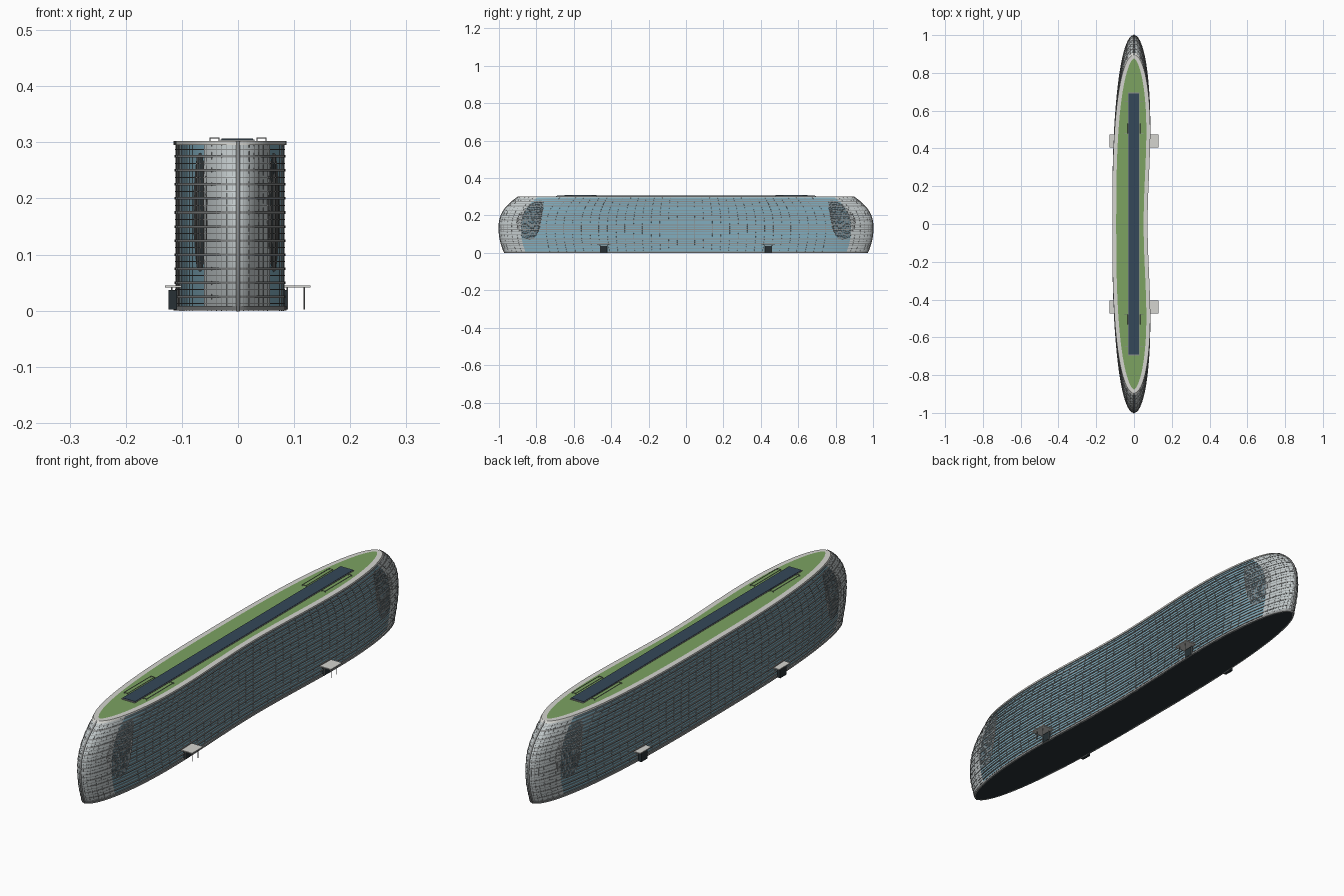
import bpy
from math import sin, cos, pi, exp, asin, sqrt

if "Cube" in bpy.data.objects:
    bpy.data.objects.remove(bpy.data.objects["Cube"])

H, N = 0.30, 160


def material(name, rgb):
    m = bpy.data.materials.new(name)
    m.diffuse_color = (*rgb, 1)
    m.use_nodes = True
    m.node_tree.nodes["Principled BSDF"].inputs["Base Color"].default_value = m.diffuse_color
    return m


GLASS = material("blue_glass", (0.22, 0.42, 0.52))
SCREEN = material("dark_screen", (0.13, 0.22, 0.27))
METAL = material("louver_grey", (0.27, 0.28, 0.28))
SHELL = material("shell_silver", (0.55, 0.60, 0.61))
WHITE = material("pale_stone", (0.66, 0.66, 0.63))
GREEN = material("lawn", (0.20, 0.36, 0.12))
NAVY = material("solar_navy", (0.035, 0.065, 0.10))
DARK = material("dark_base", (0.02, 0.03, 0.035))


# Curved plan with a waisted right side, length varying with height
def reach(z):
    return 1 - 0.03 * ((0.13 - z) / 0.13) ** 2 if z < 0.13 else 1 - 0.105 * ((z - 0.13) / 0.17) ** 2.5


def plan(t, z):
    s = sin(t)
    f = sqrt(max(0, 1 - abs(s) ** 2.7))
    w = 0.109 - 0.042 * exp(-(s / 0.6) ** 2) if cos(t) > 0 else -0.110
    return w * f, reach(z) * s * 0.997


def P(t, z, off=0.0):
    x, y = plan(t, z)
    xa, ya = plan(t - 0.004, z)
    xb, yb = plan(t + 0.004, z)
    dx, dy = xb - xa, yb - ya
    n = sqrt(dx * dx + dy * dy) or 1
    return x + off * dy / n, y - off * dx / n, z


def mesh(name, verts, faces, mat, smooth=False):
    me = bpy.data.meshes.new(name)
    me.from_pydata(verts, [], faces)
    me.materials.append(mat)
    if smooth:
        me.polygons.foreach_set("use_smooth", [True] * len(me.polygons))
    ob = bpy.data.objects.new(name, me)
    bpy.context.collection.objects.link(ob)
    return ob


def loft(name, rows, mat, closed=True, wrap=False, smooth=False):
    n, r = len(rows[0]), len(rows)
    faces = [(i * n + j, i * n + (j + 1) % n, (i + 1) % r * n + (j + 1) % n, (i + 1) % r * n + j)
             for i in range(r if wrap else r - 1) for j in range(n if closed else n - 1)]
    return mesh(name, [v for row in rows for v in row], faces, mat, smooth)


def loop(z, off=0.0, dz=0.0):
    pts = [P(2 * pi * (j + 0.5) / N, z, off) for j in range(N)]
    return [(x, y, z + dz) for x, y, z in pts]


def band(name, z, h, out, inn, mat):
    a, b = max(z - h / 2, 0), z + h / 2
    return loft(name, [loop(a, inn), loop(a, out), loop(b, out), loop(b, inn)], mat, wrap=True)


def box(name, x0, x1, y0, y1, z0, z1, mat):
    v = [(x, y, z) for x in (x0, x1) for y in (y0, y1) for z in (z0, z1)]
    f = [(0, 1, 3, 2), (4, 6, 7, 5), (0, 4, 5, 1), (2, 3, 7, 6), (0, 2, 6, 4), (1, 5, 7, 3)]
    return mesh(name, v, f, mat)


def tube(name, pts, r, mat):
    cu = bpy.data.curves.new(name, "CURVE")
    cu.dimensions = "3D"
    cu.bevel_depth, cu.bevel_resolution, cu.use_fill_caps = r, 1, True
    sp = cu.splines.new("POLY")
    sp.points.add(len(pts) - 1)
    for p, co in zip(sp.points, pts):
        p.co = (*co, 1)
    cu.materials.append(mat)
    ob = bpy.data.objects.new(name, cu)
    bpy.context.collection.objects.link(ob)


levels = [H * i / 24 for i in range(25)]

# Glass body and underside
loft("glass_facade", [loop(z) for z in levels], GLASS, smooth=True)
mesh("base_slab", loop(0.0), [tuple(reversed(range(N)))], DARK)

# Floor bands and thinner louvers between them
for i in range(1, 24):
    major = i % 2 == 0
    band(f"floor_band_{i}", levels[i], 0.0045 if major else 0.002,
         0.0035 if major else 0.0025, -0.001, METAL)
band("base_ring", 0.004, 0.008, 0.005, -0.002, METAL)

# Nose shells, centre rails and dark oval screens at both ends
edge = asin(0.885)
for end in (1, -1):
    mid = end * pi / 2
    span = pi / 2 - edge
    cols = [mid - span + 2 * span * j / 40 for j in range(41)]
    loft(f"nose_shell_{end}", [[P(t, z, 0.0022) for t in cols] for z in levels],
         SHELL, closed=False, smooth=True)
    tube(f"nose_rail_{end}", [P(mid, z, 0.002) for z in levels], 0.004, METAL)
    for j in range(2, 40, 3):
        if abs(j - 20) > 1:
            tube(f"shell_rib_{end}_{j}", [P(cols[j], z, 0.002) for z in levels[::2]], 0.0008, METAL)
    for side in (1, -1):
        rows = []
        for k in range(25):
            a = pi * k / 24
            s = 0.845 - 0.065 * cos(a)
            t = mid + side * (pi / 2 - asin(s))
            zc, h = 0.175, 0.105 * sin(a) + 0.0005
            rows.append([P(t, zc + h * (m / 6 - 1), 0.0016) for m in range(13)])
            if 0 < k < 24:
                tube(f"screen_fin_{end}_{side}_{k}", rows[-1][::3], 0.0012, METAL)
        loft(f"oval_screen_{end}_{side}", rows, SCREEN, closed=False)

# Vertical mullions along the long sides
for side in (0, pi):
    for k in range(-16, 17):
        t = side + asin(k / 16 * 0.75)
        tube(f"mullion_{int(side > 0)}_{k + 16}", [P(t, z, 0.0004) for z in levels[::3]], 0.0008, METAL)

# Roof: stone rim, lawn, solar strip and guard frames
band("roof_rim", 0.2985, 0.007, 0.005, -0.018, WHITE)
mesh("roof_lawn", loop(0.30, -0.016, 0.003), [tuple(range(N))], GREEN)
box("solar_strip", -0.029, 0.027, -0.69, 0.69, 0.302, 0.307, NAVY)
box("strip_curb", -0.031, 0.029, -0.695, 0.695, 0.302, 0.3055, METAL)
for end in (1, -1):
    for side in (1, -1):
        xa, xb = side * 0.034, side * 0.050
        ya, yb = end * 0.48, end * 0.65
        z = 0.308
        tube(f"guard_frame_{end}_{side}",
             [(xa, ya, z), (xb, ya, z), (xb, yb, z), (xa, yb, z), (xa, ya, z)], 0.001, METAL)
        for m, (x, y) in enumerate([(xa, ya), (xb, ya), (xb, yb), (xa, yb)]):
            tube(f"guard_post_{end}_{side}_{m}", [(x, y, 0.302), (x, y, 0.309)], 0.001, METAL)

# Entrances: doors, canopies and posts on both sides
for end in (1, -1):
    yc = end * 0.44
    for side, x0, x1, posts in ((1, 0.074, 0.129, (0.088, 0.118)), (-1, -0.130, -0.098, (-0.118,))):
        box(f"canopy_{end}_{side}", x0, x1, yc - 0.035, yc + 0.035, 0.041, 0.045, WHITE)
        xd = 0.084 if side > 0 else -0.112
        box(f"door_{end}_{side}", xd - 0.012, xd + 0.003, yc - 0.02, yc + 0.02, 0.002, 0.037, DARK)
        for x in posts:
            for dy in (-0.018, 0.018):
                tube(f"canopy_post_{end}_{side}_{x}_{dy}",
                     [(x, yc + dy, 0.002), (x, yc + dy, 0.042)], 0.0013, METAL)
